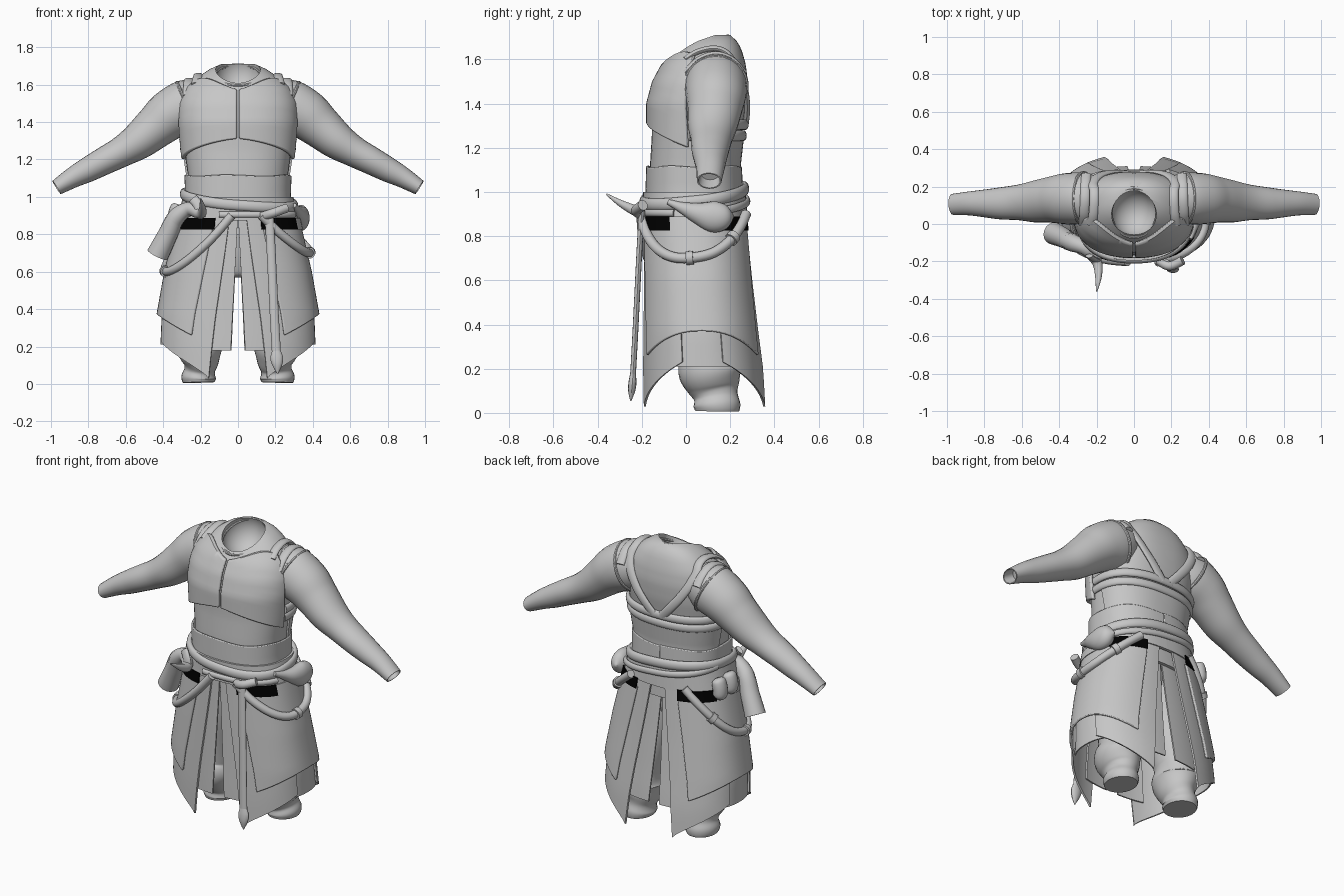
import bpy, bmesh
from math import sin, cos, pi, radians
from mathutils import Vector

if "Cube" in bpy.data.objects:
    bpy.data.objects.remove(bpy.data.objects["Cube"])


def material(name, rgb):
    m = bpy.data.materials.new(name)
    m.use_nodes = True
    m.diffuse_color = (*rgb, 1)
    m.node_tree.nodes["Principled BSDF"].inputs["Base Color"].default_value = (*rgb, 1)
    return m


GREY = material("plain grey", (0.57, 0.57, 0.57))
BLACK = material("black", (0, 0, 0))
made = []


def loft(name, rings, closed=False, mat=GREY):
    """Skin a list of equal rings; cap the ends with strips of quads."""
    bm = bmesh.new()
    rows = [[bm.verts.new(p) for p in r] for r in rings]
    n = len(rows[0])
    for a, b in list(zip(rows, rows[1:])) + ([(rows[-1], rows[0])] if closed else []):
        for k in range(n):
            j = (k + 1) % n
            bm.faces.new((a[k], a[j], b[j], b[k]))
    if not closed:
        for r in (rows[0], rows[-1]):
            for k in range(n // 2 - 1):
                bm.faces.new((r[k], r[k + 1], r[n - 2 - k], r[n - 1 - k]))
    bmesh.ops.recalc_face_normals(bm, faces=bm.faces)
    me = bpy.data.meshes.new(name)
    bm.to_mesh(me)
    bm.free()
    me.materials.append(mat)
    ob = bpy.data.objects.new(name, me)
    bpy.context.collection.objects.link(ob)
    made.append(ob)
    return ob


def spline(keys, t):
    """Catmull-Rom value at t (0..1) through equally spaced keys."""
    f = t * (len(keys) - 1)
    i = min(int(f), len(keys) - 2)
    f -= i
    p0, p1, p2, p3 = (Vector(keys[min(max(i + d, 0), len(keys) - 1)]) for d in (-1, 0, 1, 2))
    return p1 + (p2 - p0) * f / 2 + (2 * p0 - 5 * p1 + 4 * p2 - p3) * f * f / 2 \
        + (3 * (p1 - p2) + p3 - p0) * f ** 3 / 2


def tube(name, pts, radii, ref=(0, 1, 0), n=16, steps=6, closed=False, hollow=False, side=1):
    """Sweep an ellipse; radii are (across, along ref) pairs."""
    pts = [Vector((p[0] * side, p[1], p[2])) for p in pts]
    rad = radii * len(pts) if len(radii) == 1 else radii
    path = pts
    if not closed:
        m = (len(pts) - 1) * steps
        path, rad = ([spline(keys, i / m) for i in range(m + 1)] for keys in (pts, rad))
    rings, c = [], len(path)
    for i, p in enumerate(path):
        a, b = (path[i - 1], path[(i + 1) % c]) if closed else (path[max(i - 1, 0)], path[min(i + 1, c - 1)])
        t = (b - a).normalized()
        u = t.cross(Vector(ref)).normalized()
        w = u.cross(t)
        rings.append([p + u * rad[i][0] * cos(q) + w * rad[i][1] * sin(q)
                      for q in (2 * pi * k / n for k in range(n))])
    if hollow:
        rings.append([path[-1].lerp(v, 0.88) for v in rings[-1]])
        rings.append([path[-5].lerp(v, 0.7) for v in rings[-6]])
    return loft(name, rings, closed)


# Cross-sections: height, half width, front y, back y
BODY = [(.8, .29, -.165, .25), (1, .265, -.165, .24), (1.12, .268, -.163, .235), (1.25, .285, -.155, .25),
        (1.4, .3, -.155, .275), (1.5, .295, -.128, .28), (1.58, .265, -.085, .27), (1.65, .2, -.02, .25),
        (1.69, .14, .03, .225), (1.71, .09, .07, .2)]
SKIRT = [(0, .405, -.18, .35), (.2, .405, -.18, .335), (.37, .398, -.175, .31), (.6, .357, -.17, .28),
         (.87, .295, -.165, .25), (1, .265, -.165, .24), (1.1, .265, -.165, .24)]


def surf(table, deg, z, off=0.0):
    """Point on a body shell; 0 degrees faces the front, 90 the left side."""
    i = 0
    while i < len(table) - 2 and z > table[i + 1][0]:
        i += 1
    a, b = Vector(table[i]), Vector(table[i + 1])
    _, hw, yf, yb = a.lerp(b, (z - a[0]) / (b[0] - a[0]))
    s, c = sin(radians(deg)), cos(radians(deg))
    x = abs(s) ** .85 * (hw + off) * (1 if s > 0 else -1)
    y = (yf + yb) / 2 - abs(c) ** .85 * ((yb - yf) / 2 + off) * (1 if c > 0 else -1)
    return Vector((x, y, z))


def patch(name, table, top, bottom, ztop, zbot, off, thick=.012, side=1, mat=GREY, nu=28, nv=14):
    """Curved plate between two angle spans; heights are functions of 0..1."""
    rings = []
    for v in (j / nv for j in range(nv + 1)):
        rows = ([], [])
        for u in (i / nu for i in range(nu + 1)):
            a = (top[0] + (top[1] - top[0]) * u) * (1 - v) + (bottom[0] + (bottom[1] - bottom[0]) * u) * v
            for row, o in zip(rows, (off + thick, off)):
                row.append(surf(table, a * side, ztop(u) * (1 - v) + zbot(u) * v, o))
        rings.append(rows[0] + rows[1][::-1])
    return loft(name, rings, mat=mat)


def flat(z):
    return lambda u: z


def bevel(ob, width):
    m = ob.modifiers.new("soft edge", "BEVEL")
    m.width, m.segments, m.limit_method, m.angle_limit = width, 2, "ANGLE", radians(50)


# Torso with a bowl-shaped neck opening
torso = loft("torso", [[surf(BODY, k * 7.5, .8 + .91 * i / 36) for k in range(48)] for i in range(37)])
bpy.ops.mesh.primitive_uv_sphere_add(segments=32, ring_count=16, location=(0, .06, 1.66))
cutter = bpy.context.object
cutter.name, cutter.scale, cutter.hide_render = "neck_cutter", (.122, .128, .13), True
cutter.data.materials.append(GREY)
hole = torso.modifiers.new("neck", "BOOLEAN")
hole.operation, hole.object = "DIFFERENCE", cutter
bpy.context.view_layer.objects.active = torso
bpy.ops.object.modifier_apply(modifier="neck")
bpy.data.objects.remove(cutter)
turn = [2 * pi * k / 32 for k in range(32)]
tube("collar_rim", [(.123 * sin(q), .06 - .13 * cos(q), 1.65 - .055 * cos(q)) for q in turn], [(.009, .009)],
     (0, 0, 1), n=8, closed=True)
tube("trouser_seat", [(0, .06, .57), (0, .06, .6), (0, .06, .7), (0, .05, .86)],
     [(.05, .06), (.1, .09), (.13, .12), (.15, .14)])

for s, word in ((1, "left"), (-1, "right")):
    # Sleeve with gentle folds
    tube(word + "_sleeve", [(.16, .13, 1.53), (.26, .135, 1.49), (.36, .135, 1.44), (.44, .13, 1.375), (.53, .12, 1.3),
                            (.62, .115, 1.243), (.72, .11, 1.19), (.8, .11, 1.147), (.88, .11, 1.105), (.97, .105, 1.05)],
         [(.1, .11), (.142, .137), (.135, .137), (.117, .124), (.1, .112), (.083, .095), (.074, .085), (.067, .074),
          (.056, .064), (.042, .056)], n=24, hollow=True, side=s)
    tube(word + "_armhole_rim", [(.27 + .056 * sin(q), .135 + .14 * cos(q), 1.482 + .13 * sin(q)) for q in turn],
         [(.009, .009)], (.9, 0, -.4), n=8, closed=True, side=s)

    # Half of the breastplate, with an arched lower edge
    bevel(patch(word + "_breastplate", BODY, (.6, 72), (.6, 84), lambda u: 1.575 + .06 * sin(pi * u * .75),
                lambda u: 1.31 - .11 * u ** 1.2, .004, .022, s), .009)

    # Shoulder straps, the inner one running to the middle of the back
    inner = [surf(BODY, a, z, .012) for a, z in ((58, 1.6), (72, 1.635), (92, 1.65), (112, 1.635), (128, 1.59),
                                                 (143, 1.52), (156, 1.44), (167, 1.37), (177, 1.3))]
    tube(word + "_back_strap", inner, [(.013, .026)], (1, 0, 0), side=s)
    tube(word + "_shoulder_strap", [(.268, -.005, 1.54), (.266, .055, 1.6), (.262, .135, 1.625), (.26, .21, 1.6),
                                    (.255, .265, 1.54)], [(.012, .026)], (1, 0, 0), side=s)

    # Layered skirt: middle strips (set back behind), long pointed panels, side strip, hip panel
    for end, flip, depth in (("front", lambda a: a, .002), ("back", lambda a: 180 - a, -.035)):
        patch(f"{word}_{end}_strip", SKIRT, (flip(.1), flip(22)), (flip(3.5), flip(26)),
              flat(.885), flat(.18), depth, .008, s)
        patch(f"{word}_{end}_pointed_panel", SKIRT, (flip(6), flip(72)), (flip(18), flip(74)),
              flat(.885), lambda u: .03 + .2 * u ** .75, .013, .01, s)
    patch(word + "_side_strip", SKIRT, (68, 112), (66, 114), flat(.87), flat(.21), .002, .008, s)
    bevel(patch(word + "_hip_panel", SKIRT, (20, 160), (31, 150), flat(.835),
                lambda u: .26 + .11 * sin(pi * u), .024, .014, s), .006)

    # Band under the belt: dark in front and behind, plain at the side
    for part, span, mat in (("front_dark", (18, 66), BLACK), ("side_plain", (66, 114), GREY),
                            ("rear_dark", (114, 160), BLACK)):
        patch(f"{word}_{part}_band", SKIRT, span, span, flat(.888), flat(.826), .036, .006, s, mat, nv=2)

    # Gathered trouser leg
    tube(word + "_trouser_leg", [(.21, .14, .008), (.21, .14, .035), (.205, .135, .075), (.2, .125, .12), (.205, .11, .19),
                                 (.2, .115, .25), (.195, .11, .3), (.175, .1, .42), (.13, .07, .62), (.125, .05, .86)],
         [(.085, .1), (.093, .106), (.082, .1), (.098, .12), (.122, .145), (.108, .13), (.112, .125), (.12, .13),
          (.12, .13), (.125, .14)], n=24, side=s)

    # Hanging strap looped around the hip
    low, start, off = (.2, 18, .05) if s > 0 else (.3, 4, .038)
    loop = [surf(SKIRT, start + (152 - start) * t, .9 - low * sin(pi * t ** .9), off)
            for t in (k / 10 for k in range(11))]
    tube(word + "_hanging_strap", loop, [(.023, .023)], (.3, .2, 1), side=s)
    for k in (5, 8):
        d = (loop[k + 1] - loop[k - 1]).normalized() * .016
        tube(f"{word}_strap_clasp_{k}", [loop[k] - d, loop[k] + d], [(.031, .031)], (.3, .2, 1), steps=1, side=s)

# Waist sash, lower back panel and skirt yoke
bevel(patch("waist_sash", BODY, (-180, 180), (-180, 180), lambda u: 1.115 + .004 * sin(u * 30),
            flat(.97), .006, .012, nu=72, nv=4), .005)
patch("lower_back_panel", BODY, (95, 265), (100, 260), flat(1.24), flat(1.1), .003, .01, nv=6)
patch("skirt_yoke", SKIRT, (-180, 180), (-180, 180), flat(1.0), flat(.875), .012, .018, nu=72, nv=4)

# Bands across the back
for name, z in (("upper_back_band", 1.305), ("lower_back_band", 1.255)):
    tube(name, [surf(BODY, a, z, .01) for a in range(84, 277, 8)], [(.014, .024)], (0, 0, 1), steps=2)

# Belts
around = [surf(SKIRT, a, .985 - .03 * cos(radians(a)) - .03 * sin(radians(a)), .028) for a in range(0, 360, 6)]
tube("waist_belt", around, [(.018, .028)], (0, 0, 1), closed=True)
tube("front_lower_belt", [surf(SKIRT, a, .905, .03) for a in range(-15, 71, 5)], [(.012, .016)], (0, 0, 1), steps=2)
tube("rear_lower_belt", [surf(SKIRT, a, .91 + .0007 * (a - 110), .036) for a in range(110, 255, 8)],
     [(.012, .018)], (0, 0, 1), steps=2)
tube("belt_bundle", [(.13, -.195, .895), (.19, -.225, .915), (.26, -.195, .94)], [(.024, .024)], (0, 0, 1))

# Long hanging strap with a pointed end
tube("long_hanging_strap", [(.165, -.2, .92), (.175, -.21, .75), (.185, -.22, .55), (.195, -.23, .35), (.205, -.24, .17)],
     [(.024, .013)], n=12)
tube("strap_tip", [(.205, -.24, .18), (.207, -.242, .14), (.21, -.246, .1), (.212, -.25, .055)],
     [(.022, .012), (.034, .018), (.026, .016), (.003, .003)], n=12)

# Curved horn on the right hip
tube("horn", [(-.2, -.36, .99), (-.19, -.28, .94), (-.2, -.2, .91), (-.26, -.13, .935), (-.33, -.1, .89),
              (-.375, -.075, .8), (-.43, -.05, .69)],
     [(r, r) for r in (.004, .018, .028, .038, .048, .053, .06)], (.4, -.5, 1), hollow=True)
tube("horn_tie", [(-.24, -.17, .99), (-.21, -.19, .95), (-.2, -.195, .89)], [(.026, .012)], n=12)

# Teardrop pouch on the left hip, two small pouches on the right
tube("left_pouch", [(.3, -.08, .955), (.315, -.02, .93), (.33, .05, .905), (.335, .12, .888), (.33, .18, .888),
                    (.32, .215, .89)],
     [(.012, .012), (.025, .025), (.042, .048), (.048, .07), (.042, .055), (.006, .006)], (0, 0, 1), n=20)
for i, y in enumerate((.05, .15)):
    tube(f"right_pouch_{i + 1}", [(-.32, y, .96), (-.325, y, .945), (-.335, y, .9), (-.335, y, .86), (-.33, y, .835)],
         [(.02, .025), (.036, .042), (.04, .045), (.036, .04), (.01, .01)])

# Smooth shading with sharp edges kept
bpy.ops.object.select_all(action="DESELECT")
for ob in made:
    ob.select_set(True)
bpy.context.view_layer.objects.active = torso
bpy.ops.object.shade_smooth_by_angle(angle=radians(40))
